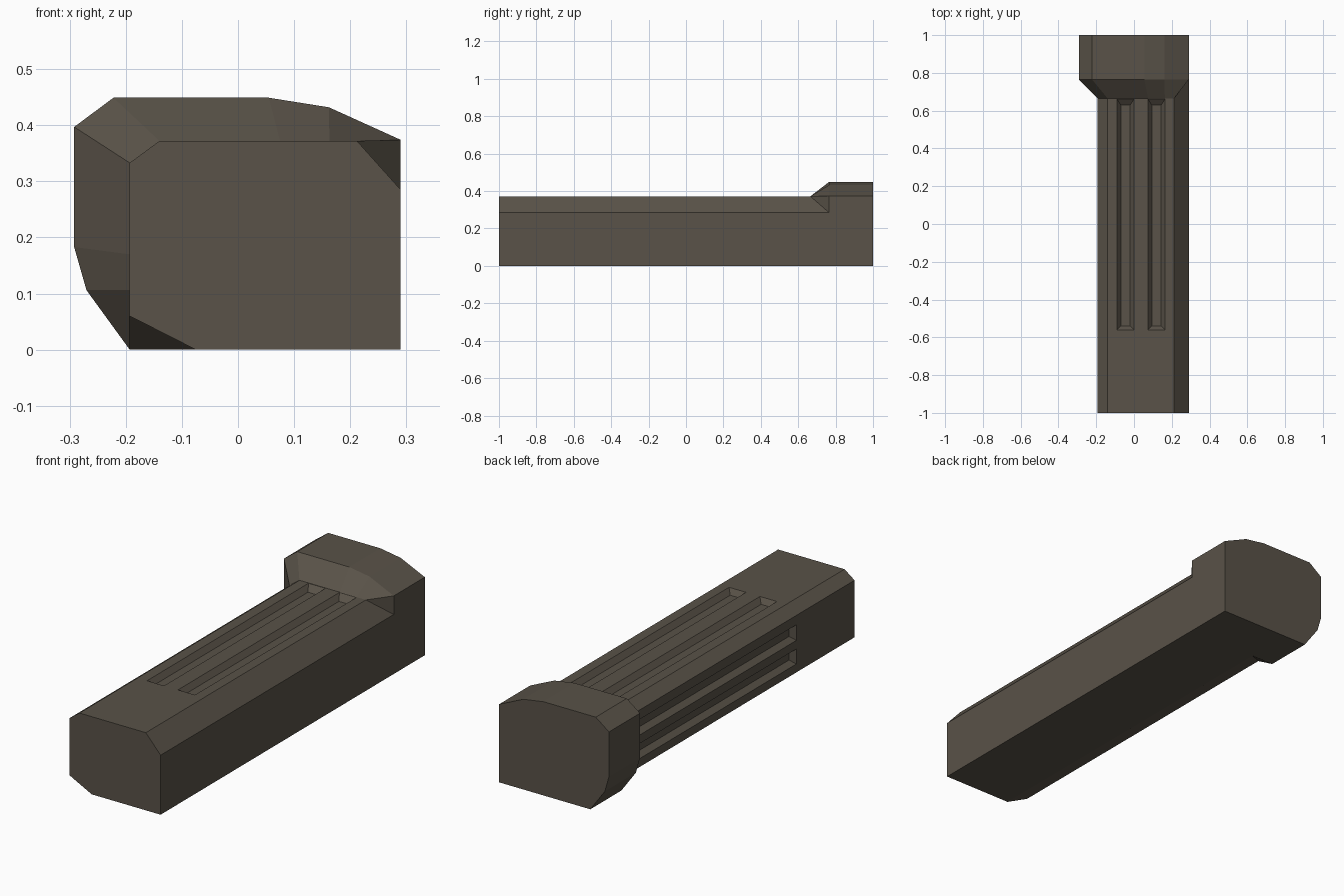
import bpy, bmesh
from mathutils import Vector

if "Cube" in bpy.data.objects:
    bpy.data.objects.remove(bpy.data.objects["Cube"])

# Matching cross-sections (x, z): slim shaft and flared head
SHAFT = [(-.193, .333), (-.14, .372), (.075, .372), (.163, .372), (.212, .372),
         (.29, .285), (.29, 0), (-.075, 0), (-.193, .06), (-.193, .106), (-.193, .17)]
HEAD = [(-.292, .397), (-.222, .449), (.055, .449), (.162, .432), (.29, .374),
        (.29, .285), (.29, 0), (-.075, 0), (-.193, 0), (-.27, .106), (-.292, .183)]
Y_FRONT, Y_NECK, Y_HEAD, Y_BACK = -1, .665, .765, 1
DEPTH = .025


def loft(name, rings):
    """Skin a closed solid through rings of equal point count."""
    bm = bmesh.new()
    loops = [[bm.verts.new(p) for p in ring] for ring in rings]
    n = len(loops[0])
    for a, b in zip(loops, loops[1:]):
        for i in range(n):
            j = (i + 1) % n
            bm.faces.new((a[i], a[j], b[j], b[i]))
    bm.faces.new(loops[0])
    bm.faces.new(loops[-1])
    bmesh.ops.remove_doubles(bm, verts=bm.verts, dist=1e-5)
    bmesh.ops.recalc_face_normals(bm, faces=bm.faces)
    mesh = bpy.data.meshes.new(name)
    bm.to_mesh(mesh)
    bm.free()
    ob = bpy.data.objects.new(name, mesh)
    bpy.context.collection.objects.link(ob)
    return ob


# Beam: shaft, sloped neck and head; corners shared by both run on to the head
neck = [(x, Y_HEAD if (x, z) == h else Y_NECK, z)
        for (x, z), h in zip(SHAFT, HEAD)]
beam = loft("beam", [[(x, Y_FRONT, z) for x, z in SHAFT], neck,
                     [(x, Y_HEAD, z) for x, z in HEAD],
                     [(x, Y_BACK, z) for x, z in HEAD]])

mat = bpy.data.materials.new("dark_stone")
mat.diffuse_color = (.1, .085, .065, 1)
mat.use_nodes = True
mat.node_tree.nodes["Principled BSDF"].inputs["Base Color"].default_value = mat.diffuse_color
beam.data.materials.append(mat)


def groove(lo, hi, place):
    """Cut a tapered channel between lo and hi; place maps (u, y, height)."""
    rings = []
    for h in (.003, -DEPTH):
        t = h / DEPTH * .02
        y0, y1 = -.56 - t, .662 + h * 1.3
        rings.append([place(u, y, h) for u, y in
                      ((lo - t, y0), (hi + t, y0), (hi + t, y1), (lo - t, y1))])
    cutter = loft("groove_cutter", rings)
    cutter.hide_render = True
    mod = beam.modifiers.new("groove", "BOOLEAN")
    mod.operation, mod.solver, mod.object = "DIFFERENCE", "EXACT", cutter
    bpy.context.view_layer.objects.active = beam
    bpy.ops.object.modifier_apply(modifier=mod.name)
    bpy.data.objects.remove(cutter)


# Two grooves along the top, two along the left side
for lo, hi in ((-.09, 0), (.074, .164)):
    groove(lo, hi, lambda u, y, h: Vector((u, y, .372 + h)))
for lo, hi in ((.10, .172), (.213, .288)):
    groove(lo, hi, lambda u, y, h: Vector((-.193 - h, y, u)))
